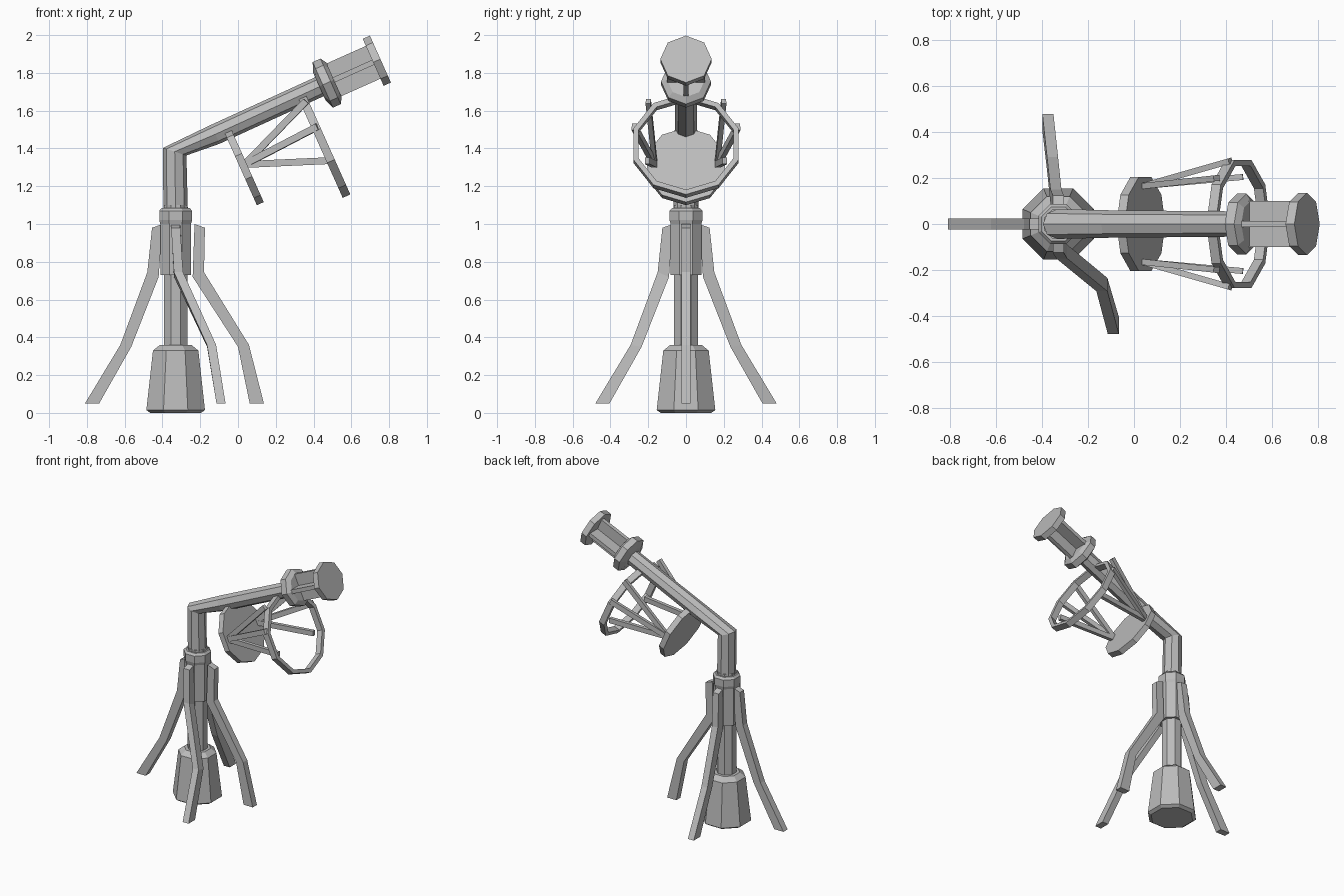
import bpy, bmesh
from math import sin, cos, pi, radians
from mathutils import Vector, Matrix

cube = bpy.data.objects.get("Cube")
if cube:
    bpy.data.objects.remove(cube)

grey = bpy.data.materials.new("plain_grey")
grey.use_nodes = True
colour = (0.5, 0.5, 0.5, 1)
grey.diffuse_color = colour
bsdf = next(n for n in grey.node_tree.nodes if n.type == 'BSDF_PRINCIPLED')
bsdf.inputs["Base Color"].default_value = colour

AXIS = Vector((0.913, 0, 0.408))   # direction of the sloping arm
UP = Vector((-0.408, 0, 0.913))    # square to the arm
SIDE = Vector((0, 1, 0))
COLUMN_X = -0.33


def skin(name, rings, closed=False):
    """Bridge rings of points; cap the ends, or close the loop."""
    bm = bmesh.new()
    loops = [[bm.verts.new(p) for p in ring] for ring in rings]
    pairs = list(zip(loops, loops[1:]))
    if closed:
        pairs.append((loops[-1], loops[0]))
    else:
        bm.faces.new(loops[0])
        bm.faces.new(loops[-1])
    for a, b in pairs:
        for i in range(len(a)):
            j = (i + 1) % len(a)
            bm.faces.new((a[i], a[j], b[j], b[i]))
    bmesh.ops.recalc_face_normals(bm, faces=bm.faces)
    mesh = bpy.data.meshes.new(name)
    bm.to_mesh(mesh)
    bm.free()
    mesh.materials.append(grey)
    obj = bpy.data.objects.new(name, mesh)
    bpy.context.collection.objects.link(obj)
    return obj


def ring(centre, u, v, sides=8, turn=0.0):
    """Polygon with half axes u and v."""
    angles = [turn + 2 * pi * i / sides for i in range(sides)]
    return [Vector(centre) + u * cos(a) + v * sin(a) for a in angles]


def upright(name, profile, turn=pi / 8):
    """Eight-sided turned part on the column, from (radius, z) pairs."""
    skin(name, [ring((COLUMN_X, 0, z), Vector((r, 0, 0)), SIDE * r, 8, turn)
                for r, z in profile])


def along(name, centre, profile, sides=8, closed=False):
    """Turned part on the sloping axis, from (radius, distance) pairs."""
    skin(name, [ring(Vector(centre) + AXIS * t, UP * r, SIDE * r, sides)
                for r, t in profile], closed)


def bar(name, a, b, half_u, half_v, up=UP):
    """Rectangular bar between two points."""
    a, b = Vector(a), Vector(b)
    d = (b - a).normalized()
    v = d.cross(up).normalized()
    u = v.cross(d)
    corners = [u * (half_u * i) + v * (half_v * j)
               for i, j in ((1, 1), (1, -1), (-1, -1), (-1, 1))]
    skin(name, [[p + c for c in corners] for p in (a, b)])


# Column: weighted foot, post and sleeve
upright("foot", [(0.145, 0), (0.168, 0.015), (0.13, 0.33), (0.09, 0.36)])
upright("post", [(0.068, 0.34), (0.068, 1.1)])
upright("sleeve", [(0.088, 0.73), (0.088, 1.0), (0.094, 1.02), (0.094, 1.07), (0.08, 1.085)])

# Bent arm: upper post running into the sloping beam
skin("bent_arm", [
    ring((COLUMN_X, 0, 1.05), Vector((0.065, 0, 0)), SIDE * 0.065),
    ring((-0.335, 0, 1.383), Vector((0.062, 0, -0.02)), SIDE * 0.065),
    ring((-0.12, 0, 1.475), UP * -0.055, SIDE * 0.06),
    ring((0.46, 0, 1.74), UP * -0.055, SIDE * 0.055)])

# Legs: (outer radius, z, inner radius, z) at shoulder, hip, knee and toe
LEG = [(0.125, 0.98, 0.07, 1.0), (0.15, 0.745, 0.09, 0.72),
       (0.293, 0.36, 0.235, 0.35), (0.48, 0.05, 0.405, 0.05)]


def leg(name, angle, outward=(0, 0, 0, 0), sideways=(0, 0, 0, 0)):
    spin = Matrix.Rotation(radians(angle), 3, 'Z')
    rings = []
    for (ro, zo, ri, zi), out, s in zip(LEG, outward, sideways):
        quad = [(ro, -1, zo), (ro, 1, zo), (ri, 1, zi), (ri, -1, zi)]
        rings.append([spin @ Vector((r + out, s + w * 0.024, z)) + Vector((COLUMN_X, 0, 0))
                      for r, w, z in quad])
    skin(name, rings)


leg("right_leg", 180)
leg("left_leg", 0, outward=(0.03, 0, 0.095, -0.013))
leg("back_leg", 90, sideways=(0, 0.01, 0.025, 0.045))
leg("front_leg", -90, sideways=(0, 0.015, 0.19, 0.24))

# Eyepiece head: flared collar, crossed fins and end plate
head = Vector((0.49, 0, 1.755))
along("head_collar", head, [(0.08, -0.065), (0.132, -0.045), (0.132, 0), (0.1, 0.02)])
along("end_plate", (0.754, 0, 1.873), [(0.136, -0.042), (0.136, 0)])
tip = Vector((0.74, 0, 1.867))
bar("upright_fin", head, tip, 0.095, 0.014)
bar("level_fin", head, tip, 0.014, 0.1)

# Hanging dish and open hoop
along("dish_plate", (0.03, 0, 1.305), [(0.216, -0.02), (0.216, 0.02)], 10)
along("hoop", (0.455, 0, 1.415),
      [(0.293, -0.022), (0.293, 0.022), (0.265, 0.022), (0.265, -0.022)], 10, True)

# Three struts on each side between dish and hoop
ENDS = {"upper": (0.36, 0.2, 1.65), "middle": (0.42, 0.275, 1.515), "lower": (0.475, 0.205, 1.335)}
for side, y in (("left", 1), ("right", -1)):
    for level, (ex, ey, ez) in ENDS.items():
        bar(f"{level}_strut_{side}", (0.035, 0.165 * y, 1.315), (ex, ey * y, ez),
            0.018, 0.013, Vector((0, 0, 1)))
